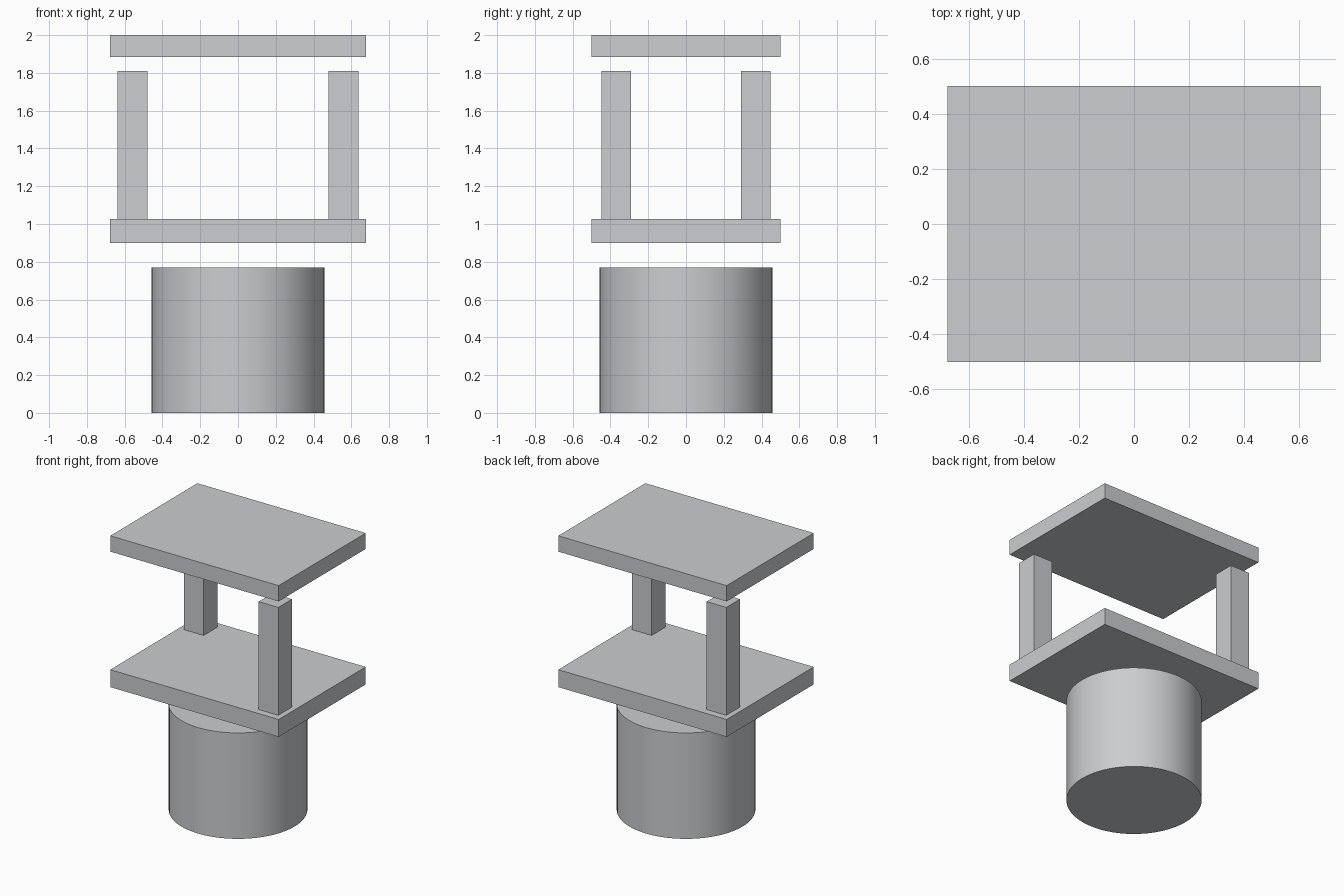
import bpy

cube = bpy.data.objects.get("Cube")
if cube:
    bpy.data.objects.remove(cube, do_unlink=True)

# Single light grey material
grey = bpy.data.materials.new("light grey")
grey.use_nodes = True
colour = (0.60, 0.61, 0.64, 1)
grey.diffuse_color = colour
grey.node_tree.nodes["Principled BSDF"].inputs["Base Color"].default_value = colour


def box(name, x, y, z):
    """Box from (min, max) ranges along each axis."""
    ranges = (x, y, z)
    bpy.ops.mesh.primitive_cube_add(size=1, location=[(a + b) / 2 for a, b in ranges])
    obj = bpy.context.object
    obj.name = name
    obj.scale = [b - a for a, b in ranges]
    bpy.ops.object.transform_apply(location=False, rotation=False, scale=True)
    obj.data.materials.append(grey)
    return obj


# Round pedestal, standing free below the plates
radius, height = 0.457, 0.77
bpy.ops.mesh.primitive_cylinder_add(vertices=64, radius=radius, depth=height,
                                    location=(0, 0, height / 2))
pedestal = bpy.context.object
pedestal.name = "pedestal"
pedestal.data.materials.append(grey)
bpy.ops.object.shade_smooth_by_angle()

# Two equal rectangular plates
width, depth = (-0.677, 0.677), (-0.5, 0.5)
box("lower_plate", width, depth, (0.90, 1.027))
box("upper_plate", width, depth, (1.885, 2.0))

# Square posts on two opposite corners of the lower plate
for name, side in (("front_left_post", 1), ("back_right_post", -1)):
    x = sorted((0.479 * side, 0.638 * side))
    y = sorted((-0.29 * side, -0.448 * side))
    box(name, x, y, (1.027, 1.811))
